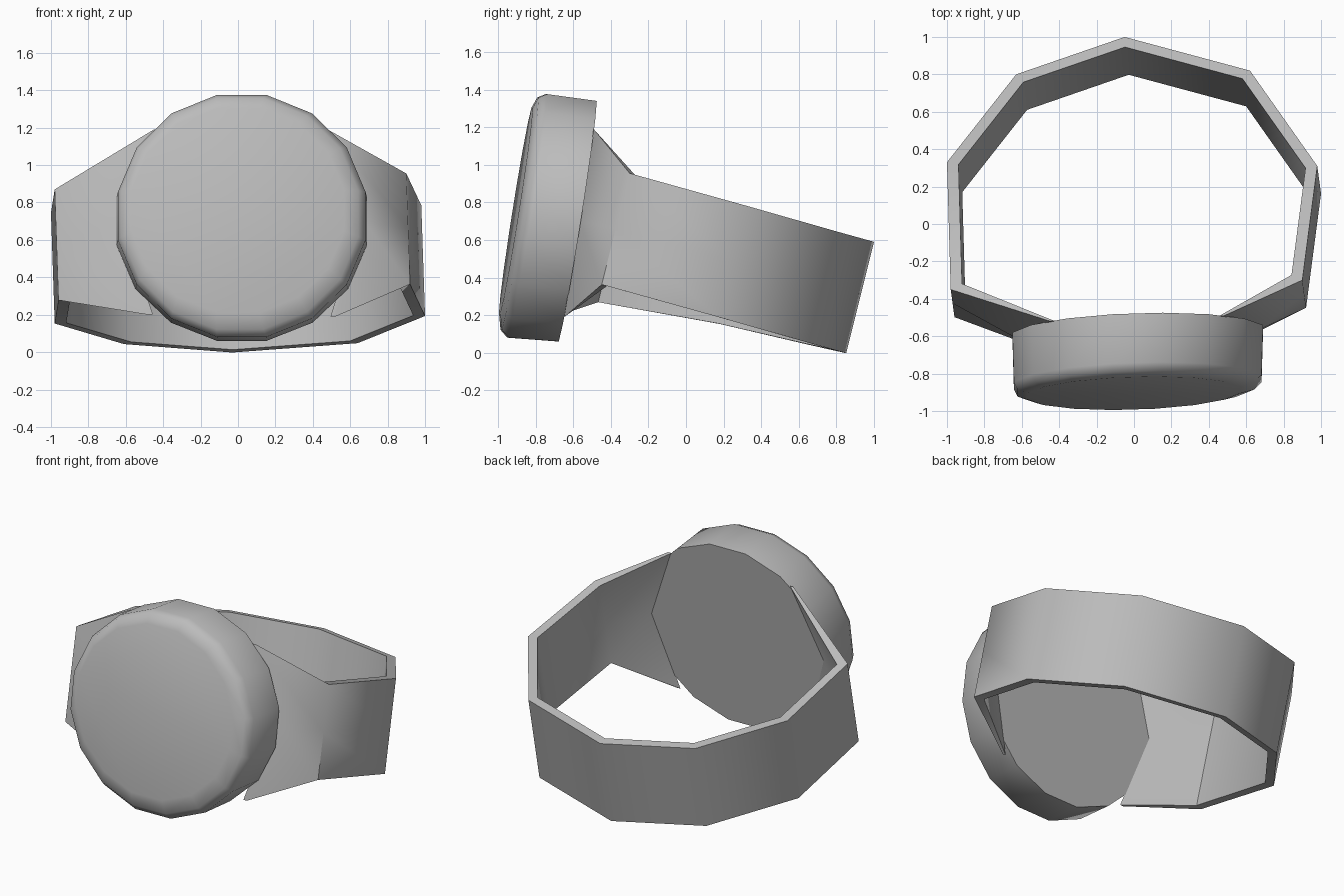
import bpy, bmesh, math

cube = bpy.data.objects.get("Cube")
if cube:
    bpy.data.objects.remove(cube)

# Single polished metal colour
metal = bpy.data.materials.new("grey_metal")
metal.use_nodes = True
grey = (0.5, 0.5, 0.5, 1)
metal.diffuse_color = grey
metal.node_tree.nodes["Principled BSDF"].inputs["Base Color"].default_value = grey


def finish(bm, name, angle):
    bmesh.ops.recalc_face_normals(bm, faces=bm.faces)
    mesh = bpy.data.meshes.new(name)
    bm.to_mesh(mesh)
    bm.free()
    mesh.materials.append(metal)
    obj = bpy.data.objects.new(name, mesh)
    bpy.context.collection.objects.link(obj)
    bpy.ops.object.select_all(action='DESELECT')
    obj.select_set(True)
    bpy.context.view_layer.objects.active = obj
    bpy.ops.object.shade_smooth_by_angle(angle=math.radians(angle))


def head_y(y, x, z, zc):
    """Depth on the leaning plane of the signet head."""
    return y + 0.158 * (z - zc) + 0.03 * x


# Signet head: leaning sixteen-sided disc with a bevelled front
SIDES = 16
# centre x, centre y, centre z, radius x, radius z
sections = [(0.02, -0.58, 0.70, 0.683, 0.652),
            (0.02, -0.845, 0.728, 0.675, 0.66),
            (0.01, -0.885, 0.74, 0.645, 0.63),
            (0.00, -0.905, 0.757, 0.58, 0.556)]
bm = bmesh.new()
rings = []
for cx, cy, cz, rx, rz in sections:
    ring = []
    for i in range(SIDES):
        a = (i + 0.5) * math.tau / SIDES
        x, z = cx + rx * math.cos(a), cz + rz * math.sin(a)
        ring.append(bm.verts.new((x, head_y(cy, x, z, cz), z)))
    rings.append(ring)
for r, s in zip(rings, rings[1:]):
    for i in range(SIDES):
        j = (i + 1) % SIDES
        bm.faces.new((r[i], r[j], s[j], s[i]))
bm.faces.new(rings[0])
bm.faces.new(rings[-1])
finish(bm, "signet_head", 58)

# Band: seven corners of a tilted nine-sided hoop, given by the upper edge
hoop = [(0.90, -0.30, 0.955), (0.98, 0.31, 0.785), (0.62, 0.82, 0.64),
        (-0.05, 1.0, 0.59), (-0.63, 0.80, 0.635), (-1.0, 0.33, 0.745),
        (-0.98, -0.35, 0.87)]
drop = (0.02, -0.148, -0.592)
center = (-0.02, 0.14)


def column(p, k):
    """Upper, middle and lower points of a hoop corner, scaled inward by k."""
    x, y = (c + (v - c) * k for v, c in zip(p, center))
    z = p[2] + 0.28 * (p[1] - y)
    return [(x + drop[0] * t, y + drop[1] * t, z + drop[2] * t) for t in (0, 0.5, 1)]


def shoulder(points, inset):
    """Flared end of the band, lying on the back of the head."""
    out = []
    for x, z in points:
        x -= math.copysign(inset, x)
        out.append((x, head_y(-0.583, x, z, 0.70), z))
    return out


right_end = [(0.48, 1.19), (0.675, 0.70), (0.52, 0.19)]
left_end = [(-0.45, 1.19), (-0.645, 0.70), (-0.48, 0.20)]

bm = bmesh.new()
shells = []
for k, inset in ((1, 0), (0.937, 0.025)):
    cols = [shoulder(right_end, inset)]
    cols += [column(p, k) for p in hoop]
    cols.append(shoulder(left_end, inset))
    shells.append([[bm.verts.new(v) for v in c] for c in cols])
outer, inner = shells
for shell in shells:
    for a, b in zip(shell, shell[1:]):
        for i in range(2):
            bm.faces.new((a[i], a[i + 1], b[i + 1], b[i]))
# Upper and lower rims
for i in (0, 2):
    for n in range(len(outer) - 1):
        bm.faces.new((outer[n][i], outer[n + 1][i], inner[n + 1][i], inner[n][i]))
# End caps against the head
for n in (0, -1):
    for i in range(2):
        bm.faces.new((outer[n][i], outer[n][i + 1], inner[n][i + 1], inner[n][i]))
finish(bm, "band", 50)
